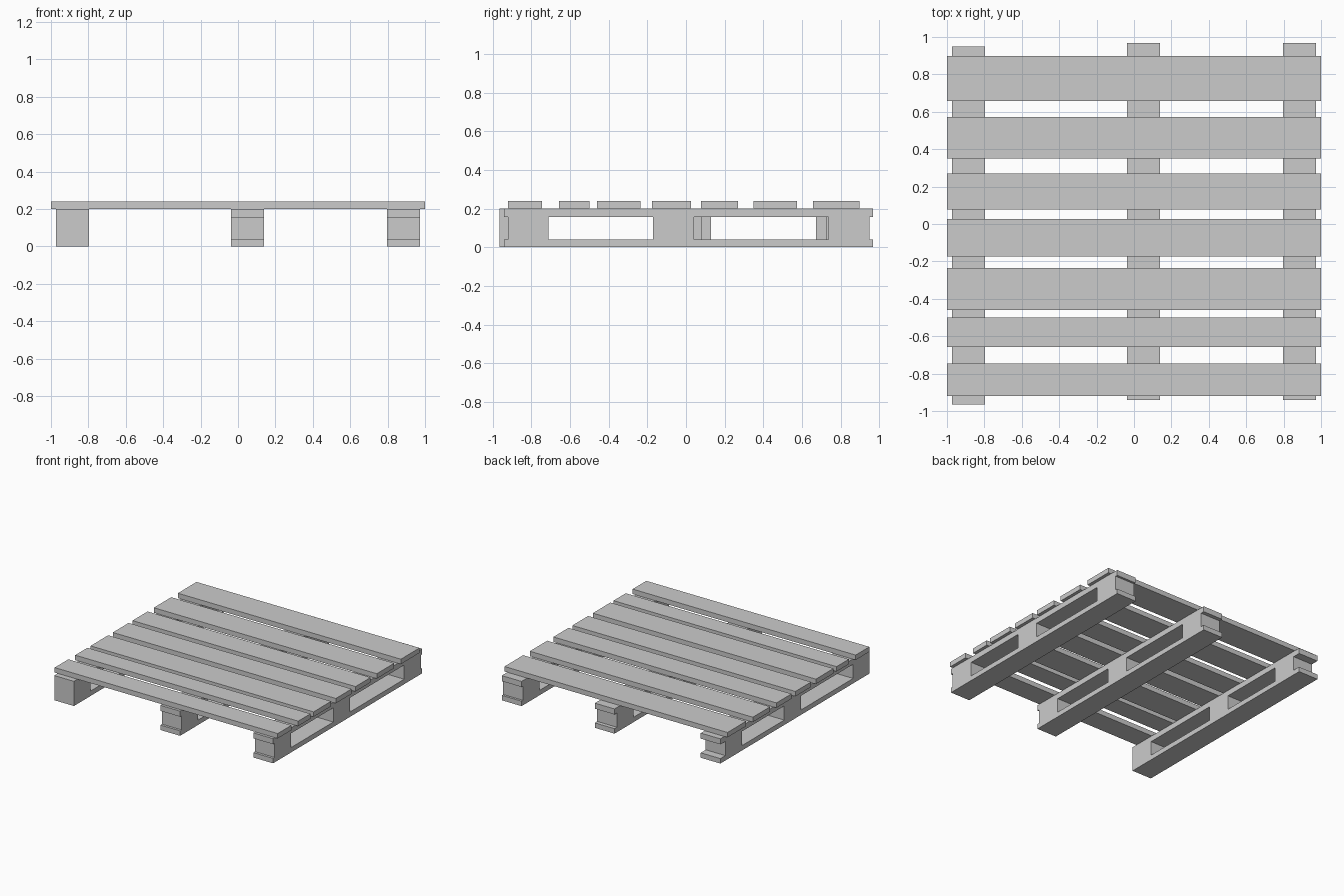
import bpy

if "Cube" in bpy.data.objects:
    bpy.data.objects.remove(bpy.data.objects["Cube"])


def box(name, x, y, z):
    """Axis-aligned box from (min, max) pairs."""
    bpy.ops.mesh.primitive_cube_add(size=1)
    ob = bpy.context.object
    ob.name = name
    ob.location = [(a + b) / 2 for a, b in (x, y, z)]
    ob.scale = [b - a for a, b in (x, y, z)]
    bpy.ops.object.transform_apply(location=True, rotation=False, scale=True)
    return ob


BASE_TOP, BLOCK_TOP, RUNNER_TOP, DECK_TOP = 0.04, 0.155, 0.2, 0.24
BLOCK_LEN = 0.212

# Deck boards: uneven widths and gaps, front to back
deck = [(-0.92, -0.745), (-0.657, -0.50), (-0.46, -0.235), (-0.175, 0.027),
        (0.077, 0.27), (0.35, 0.573), (0.658, 0.897)]
for i, y in enumerate(deck):
    box(f"deck_board_{i + 1}", (-1, 1), y, (RUNNER_TOP, DECK_TOP))

# Runners: name, x range, y range, front edge of each spacer block
runners = [
    ("left", (-0.972, -0.796), (-0.965, 0.948), (-0.965, -0.082, 0.672)),
    ("middle", (-0.037, 0.14), (-0.942, 0.968), (-0.922, -0.13, 0.725)),
    ("right", (0.797, 0.974), (-0.942, 0.968), (-0.922, -0.17, 0.738)),
]
for side, x, y, blocks in runners:
    box(f"{side}_bottom_plank", x, y, (0, BASE_TOP))
    box(f"{side}_top_plank", x, y, (BLOCK_TOP, RUNNER_TOP))
    for pos, y0 in zip(("front", "centre", "back"), blocks):
        box(f"{side}_{pos}_block", x, (y0, y0 + BLOCK_LEN), (BASE_TOP, BLOCK_TOP))
